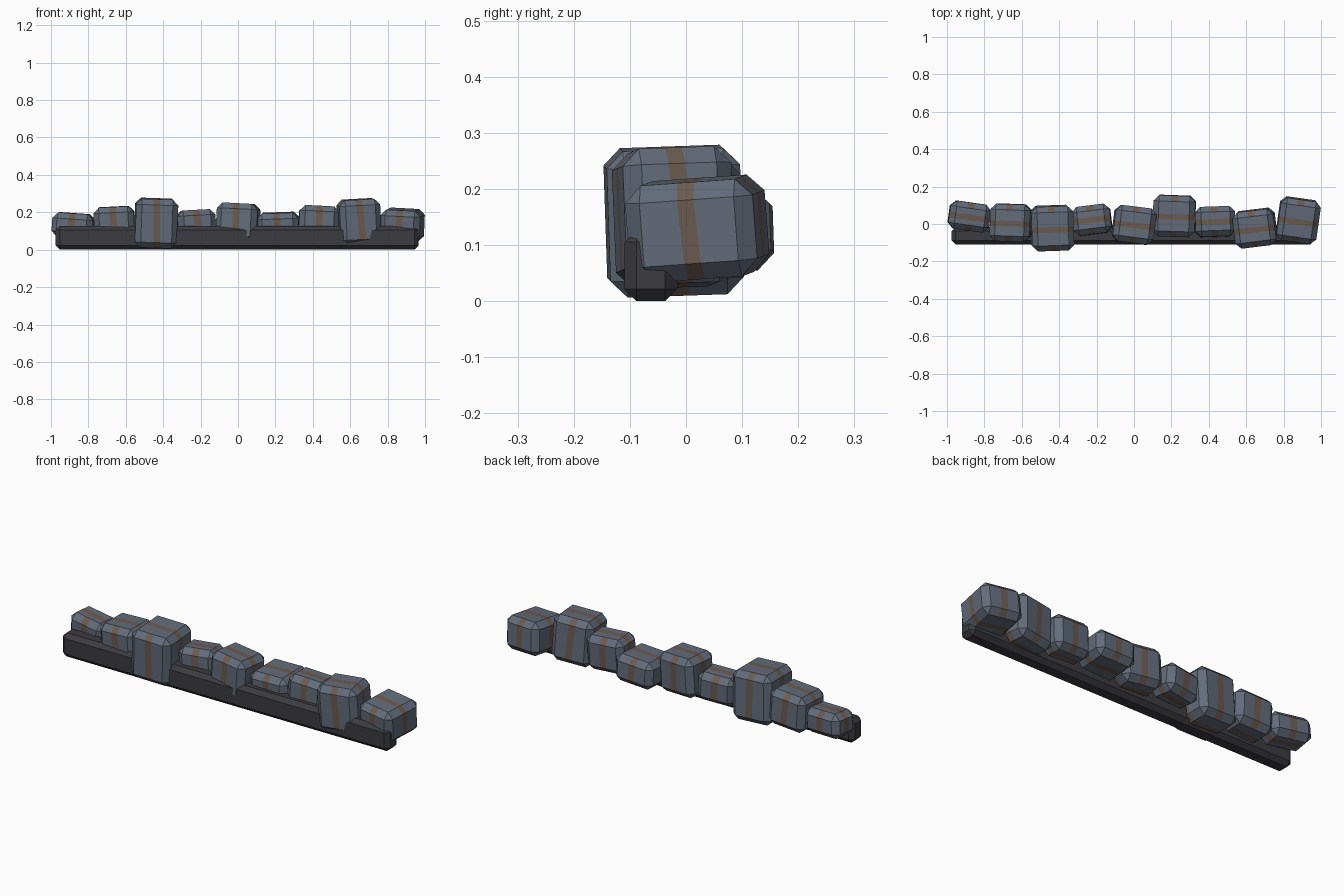
import bpy, bmesh, math
from mathutils import Vector, Euler

if "Cube" in bpy.data.objects:
    bpy.data.objects.remove(bpy.data.objects["Cube"])


def material(name, rgb):
    m = bpy.data.materials.new(name)
    m.diffuse_color = (*rgb, 1)
    m.use_nodes = True
    m.node_tree.nodes["Principled BSDF"].inputs["Base Color"].default_value = m.diffuse_color
    return m


slate = material("slate", (0.125, 0.15, 0.195))
rust = material("rust_brown", (0.145, 0.105, 0.08))
charcoal = material("charcoal", (0.045, 0.043, 0.05))


def chamfered_box(size, chamfer):
    bm = bmesh.new()
    bmesh.ops.create_cube(bm, size=1)
    bmesh.ops.scale(bm, vec=size, verts=bm.verts)
    bmesh.ops.bevel(bm, geom=bm.edges[:], offset=chamfer, segments=1,
                    profile=0.5, affect='EDGES')
    return bm


def add_object(name, bm, loc, rot, mats):
    bm.normal_update()
    me = bpy.data.meshes.new(name)
    bm.to_mesh(me)
    bm.free()
    for m in mats:
        me.materials.append(m)
    ob = bpy.data.objects.new(name, me)
    ob.location = loc
    ob.rotation_euler = Euler([math.radians(a) for a in rot])
    bpy.context.collection.objects.link(ob)
    return ob


def stone_block(name, loc, size, rot):
    bm = chamfered_box(size, 0.03)
    # cut a vein around the middle of each face
    half = {0: 0.018, 1: 0.015}
    for axis, w in half.items():
        for s in (-1, 1):
            n = Vector((0, 0, 0.04))
            n[axis] = 1
            p = Vector((0, 0, 0))
            p[axis] = s * w
            bmesh.ops.bisect_plane(bm, geom=bm.verts[:] + bm.edges[:] + bm.faces[:],
                                   plane_co=p, plane_no=n)
    bm.normal_update()
    for f in bm.faces:
        c, n = f.calc_center_median(), f.normal
        # front and back veins follow x = 0, the others follow y = 0
        axis = 0 if abs(n.z) < 0.9 and abs(n.y) > abs(n.x) else 1
        if abs(c[axis] + 0.04 * c.z) < half[axis]:
            f.material_index = 1
    add_object(name, bm, loc, rot, [slate, rust])


# long dark beam along the front
add_object("base_beam", chamfered_box((1.94, 0.095, 0.127), 0.022),
           (-0.005, -0.0625, 0.0635), (0, 0, 0), [charcoal])

# blocks: x, y, bottom, top, width, depth, tilt x, tilt y, turn z
blocks = [
    (-0.880, 0.040, 0.065, 0.195, 0.220, 0.150, 1, 4, -8),
    (-0.660, 0.007, 0.040, 0.230, 0.215, 0.200, 1, -3, -2),
    (-0.438, -0.022, 0.012, 0.273, 0.225, 0.238, 2, 2, 2),
    (-0.225, 0.022, 0.060, 0.212, 0.205, 0.155, -2, -3, 7),
    (0.000, -0.005, 0.042, 0.248, 0.220, 0.195, -1, 3, -7),
    (0.215, 0.043, 0.055, 0.198, 0.225, 0.220, 2, -2, -2),
    (0.432, 0.012, 0.050, 0.234, 0.215, 0.160, -2, 3, 2),
    (0.647, -0.022, 0.028, 0.270, 0.220, 0.195, 2, -3, 7),
    (0.878, 0.020, 0.042, 0.216, 0.215, 0.230, 4, 3, -8),
]
for i, (x, y, z0, z1, w, d, rx, ry, rz) in enumerate(blocks):
    stone_block(f"stone_block_{i + 1}", (x, y, (z0 + z1) / 2),
                (w, d, z1 - z0), (rx, ry, rz))
